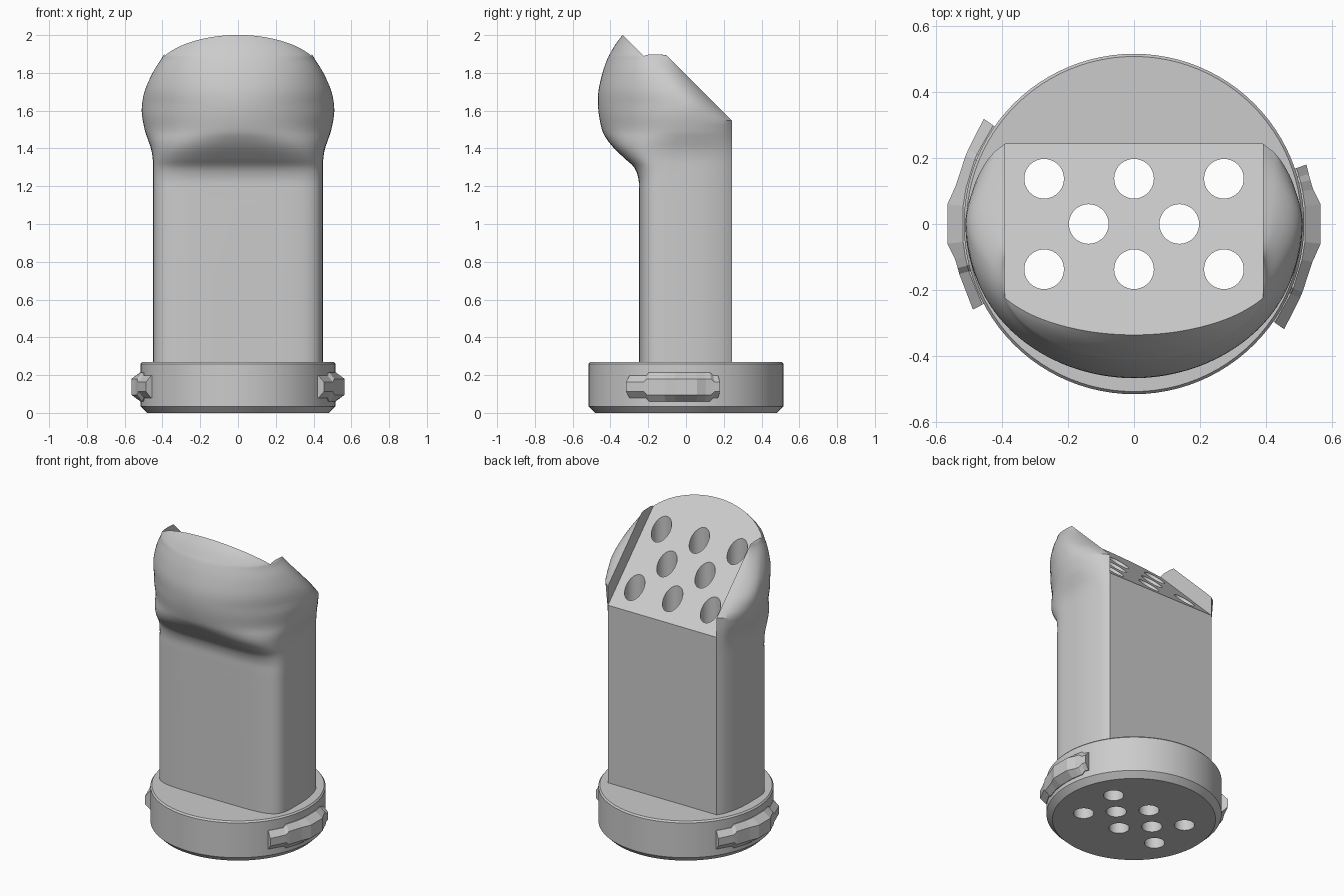
import bpy, bmesh, math
from mathutils import Matrix

cube = bpy.data.objects.get("Cube")
if cube:
    bpy.data.objects.remove(cube, do_unlink=True)

grey = bpy.data.materials.new("light_grey")
grey.use_nodes = True
grey.diffuse_color = (0.6, 0.6, 0.6, 1)
grey.node_tree.nodes["Principled BSDF"].inputs["Base Color"].default_value = (0.6, 0.6, 0.6, 1)


def finish(name, bm):
    bmesh.ops.recalc_face_normals(bm, faces=bm.faces)
    mesh = bpy.data.meshes.new(name)
    bm.to_mesh(mesh)
    bm.free()
    obj = bpy.data.objects.new(name, mesh)
    bpy.context.collection.objects.link(obj)
    mesh.materials.append(grey)
    return obj


def loft(name, rings, closed=False):
    """Skin a list of closed rings; cap the ends unless the loft is a loop."""
    bm = bmesh.new()
    loops = [[bm.verts.new(p) for p in ring] for ring in rings]
    pairs = list(zip(loops, loops[1:]))
    for a, b in pairs:
        for i in range(len(a)):
            j = (i + 1) % len(a)
            bm.faces.new((a[i], a[j], b[j], b[i]))
    bm.faces.new(loops[0])
    bm.faces.new(loops[-1])
    return finish(name, bm)


def activate(obj):
    bpy.ops.object.select_all(action='DESELECT')
    obj.select_set(True)
    bpy.context.view_layer.objects.active = obj


def cut(obj, cutter):
    activate(obj)
    mod = obj.modifiers.new("cut", 'BOOLEAN')
    mod.operation, mod.solver, mod.object = 'DIFFERENCE', 'EXACT', cutter
    bpy.ops.object.modifier_apply(modifier=mod.name)


def smooth(obj):
    activate(obj)
    bpy.ops.object.shade_smooth_by_angle(angle=math.radians(28))


# Round base with a chamfered underside
def circle(r, z, n=96):
    return [(r * math.cos(k * math.tau / n), r * math.sin(k * math.tau / n), z) for k in range(n)]


base = loft("base", [circle(0.48, 0), circle(0.515, 0.035),
                     circle(0.515, 0.26), circle(0.507, 0.27)])

# Neck and head: height, half width, front depth, squareness
ROWS = [(1.1, .45, .25, 5.5), (1.17, .45, .25, 5.5), (1.24, .45, .252, 5.3),
        (1.3, .45, .275, 4.8), (1.35, .452, .328, 4), (1.4, .461, .38, 3.2),
        (1.45, .478, .42, 2.5), (1.5, .494, .445, 2.1), (1.6, .51, .464, 2),
        (1.7, .495, .464, 2), (1.8, .452, .442, 2), (1.87, .408, .418, 2),
        (1.9, .388, .403, 2), (1.95, .32, .374, 2), (2.0, .22, .336, 2),
        (2.03, .15, .31, 2)]
BACK, EDGE = 0.243, 0.39


def section(z, w, f, n):
    back = min(BACK, 1.79 - z)
    mid = min(0, back - 0.25 * (back + f))
    edge = min(EDGE, w - 0.002)
    half = []
    for k in range(10):
        u = 1 - k / 10
        half.append((edge + (w - edge) * (1 - u * u) ** 0.75, mid + (back - mid) * u, z))
    for k in range(25):
        a = k / 24 * math.pi / 2
        c, s = max(math.cos(a), 0) ** (2 / n), math.sin(a) ** (2 / n)
        half.append((w * c if k < 24 else 0, mid - (f + mid) * s, z))
    return half + [(-x, y, h) for x, y, h in reversed(half[:-1])]


def spline(rows, steps=4):
    pts = [rows[0]] + rows + [rows[-1]]
    for i in range(1, len(pts) - 2):
        for s in range(steps):
            t = s / steps
            yield [0.5 * (2 * b + (c - a) * t + (2 * a - 5 * b + 4 * c - d) * t * t
                          + (3 * b - a - 3 * c + d) * t ** 3)
                   for a, b, c, d in zip(*pts[i - 1:i + 3])]
    yield rows[-1]


rings = [section(z, *ROWS[0][1:]) for z in (0.26, 0.7)]
rings += [section(*row) for row in spline(ROWS)]
body = loft("body", rings)

# Slanted flat seat between the two side ears
prism = [(0.6, 1.065), (0.6, 2.6), (-0.935, 2.6)]
slant = loft("slant_cutter", [[(x, y, z) for y, z in prism] for x in (-EDGE, EDGE)])
slant.hide_render = True
cut(body, slant)

# Vertical drain holes
bm = bmesh.new()
for x, y in [(0, .137), (.272, .137), (-.272, .137), (.137, 0), (-.137, 0),
             (0, -.137), (.272, -.137), (-.272, -.137)]:
    bmesh.ops.create_cone(bm, cap_ends=True, segments=40, radius1=0.06, radius2=0.06,
                          depth=3, matrix=Matrix.Translation((x, y, 1)))
drills = finish("hole_cutter", bm)
drills.hide_render = True
for obj in (base, body):
    cut(obj, drills)
    smooth(obj)
for helper in (slant, drills):
    bpy.data.objects.remove(helper, do_unlink=True)


# Locking lugs: chamfered bar swept round the base with a raised middle
def lug(name, turn, start, end):
    stops = [(start, .555, .06), (-24, .55, .06), (-22, .55, .077), (-12, .552, .077),
             (-6, .568, .077), (6, .568, .077), (11, .552, .077), (14, .55, .077),
             (16, .55, .06), (end, .552, .06)]
    rings = []
    for deg, r, h in stops:
        a = math.radians(deg + turn)
        prof = [(.48, -h), (.52, -h), (r, .035 - h), (r, h - .035), (.52, h), (.48, h)]
        rings.append([(p * math.cos(a), p * math.sin(a), 0.138 + z) for p, z in prof])
    return loft(name, rings)


lug("left_lug", 0, -35, 19)
lug("right_lug", 180, -35, 28)
